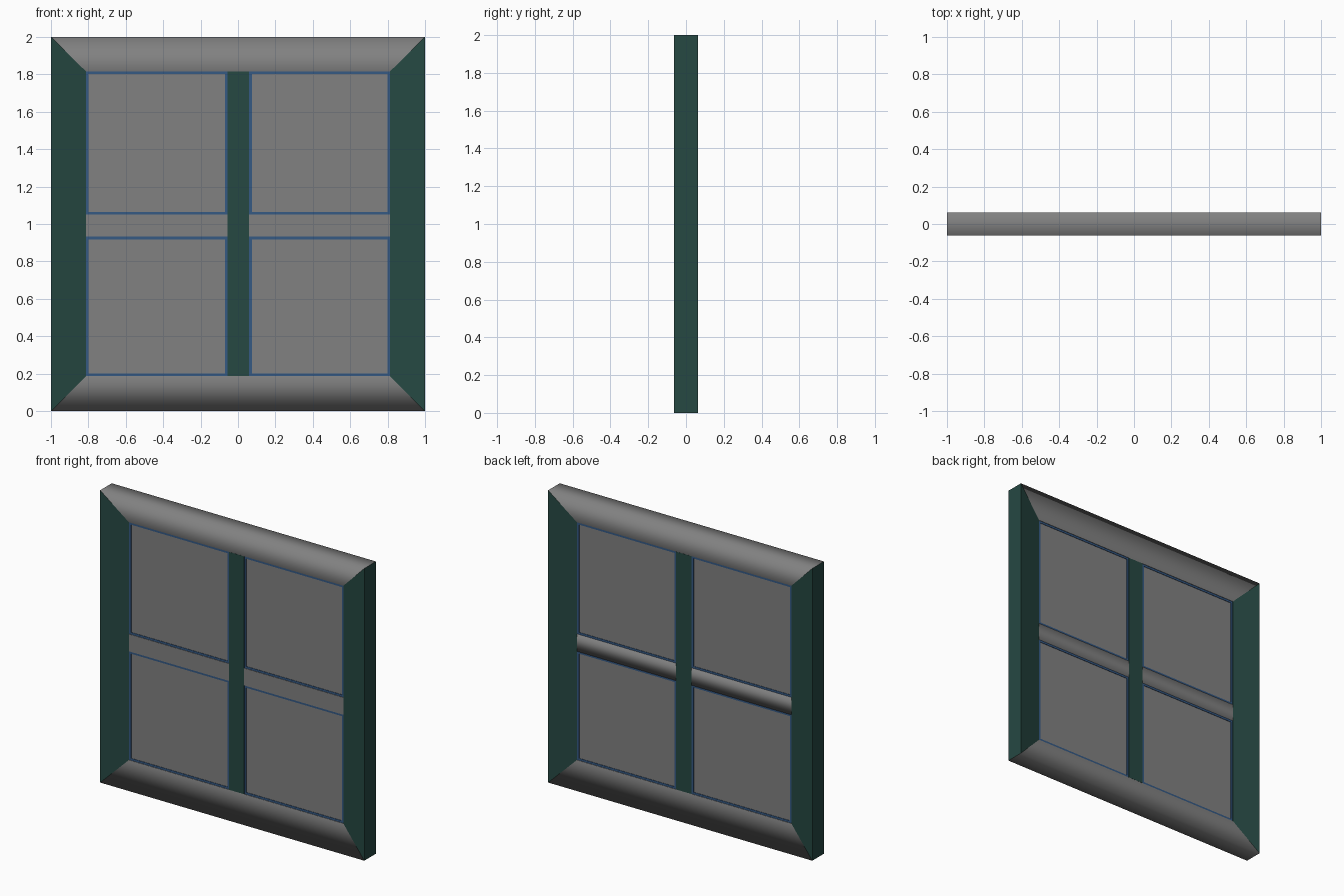
import bpy
import bmesh

if "Cube" in bpy.data.objects:
    bpy.data.objects.remove(bpy.data.objects["Cube"])

D = 0.0625            # half depth at the outer edge
I = 0.02              # half depth at the inner edge
X, Z0, Z1 = 0.812, 0.188, 1.815   # inner opening


def material(name, rgb):
    m = bpy.data.materials.new(name)
    m.diffuse_color = (*rgb, 1)
    m.use_nodes = True
    m.node_tree.nodes["Principled BSDF"].inputs["Base Color"].default_value = m.diffuse_color
    return m


green = material("dark_green", (0.019, 0.065, 0.055))
blue = material("trim_blue", (0.035, 0.10, 0.23))
grey = material("mid_grey", (0.22, 0.22, 0.22))

FRONT, BACK, OUTER, INNER = 0, 1, 2, 3


def prism(name, outer, inner, mat, smooth=(), outer_depth=D, inner_depth=I):
    """Six-sided member from an outer edge to an inner edge, both (x, z) pairs.
    Faces listed in smooth are shaded as one soft surface."""
    verts = [(x, s * outer_depth, z) for x, z in outer for s in (-1, 1)]
    verts += [(x, s * inner_depth, z) for x, z in inner for s in (-1, 1)]
    faces = [(0, 2, 6, 4), (1, 5, 7, 3), (0, 1, 3, 2),
             (4, 6, 7, 5), (0, 4, 5, 1), (2, 3, 7, 6)]
    bm = bmesh.new()
    vs = [bm.verts.new(v) for v in verts]
    for k, f in enumerate(faces):
        bm.faces.new([vs[i] for i in f]).smooth = k in smooth
    if smooth:
        # crisp borders between the soft faces and the rest
        for e in bm.edges:
            e.smooth = all(f.smooth for f in e.link_faces)
    bmesh.ops.recalc_face_normals(bm, faces=bm.faces)
    me = bpy.data.meshes.new(name)
    bm.to_mesh(me)
    bm.free()
    me.materials.append(mat)
    ob = bpy.data.objects.new(name, me)
    bpy.context.collection.objects.link(ob)
    return ob


def block(name, x0, x1, z0, z1, half, mat, smooth=()):
    return prism(name, [(x0, z0), (x1, z0)], [(x0, z1), (x1, z1)], mat, smooth,
                 half, half)


# Mitred outer frame, tapering towards the glass; the rails are softly shaded
for s, side in ((-1, "left"), (1, "right")):
    prism(side + "_stile", [(s, 0), (s, 2)], [(s * X, Z0), (s * X, Z1)], green)
soft = (FRONT, BACK, OUTER)
prism("top_rail", [(-1, 2), (1, 2)], [(-X, Z1), (X, Z1)], grey, soft)
prism("bottom_rail", [(-1, 0), (1, 0)], [(-X, Z0), (X, Z0)], grey, soft)

# Glazing bars; the horizontal ones are rounded by shading at the back
block("vertical_bar", -0.055, 0.06, Z0, Z1, I + 0.001, green)
rounded = (BACK, OUTER, INNER)
block("horizontal_bar_left", -X, -0.055, 0.932, 1.05, I, grey, rounded)
block("horizontal_bar_right", 0.06, X, 0.932, 1.05, I, grey, rounded)

# Four panes, each with a thin blue bead around it
T = 0.014
for x0, x1, side in ((-X, -0.055, "left"), (0.06, X, "right")):
    for z0, z1, level in ((Z0, 0.932, "lower"), (1.05, Z1, "upper")):
        n = level + "_" + side
        block(n + "_pane", x0 + T, x1 - T, z0 + T, z1 - T, 0.014, grey)
        block(n + "_bead_bottom", x0, x1, z0, z0 + T, 0.017, blue)
        block(n + "_bead_top", x0, x1, z1 - T, z1, 0.017, blue)
        block(n + "_bead_left", x0, x0 + T, z0 + T, z1 - T, 0.017, blue)
        block(n + "_bead_right", x1 - T, x1, z0 + T, z1 - T, 0.017, blue)
